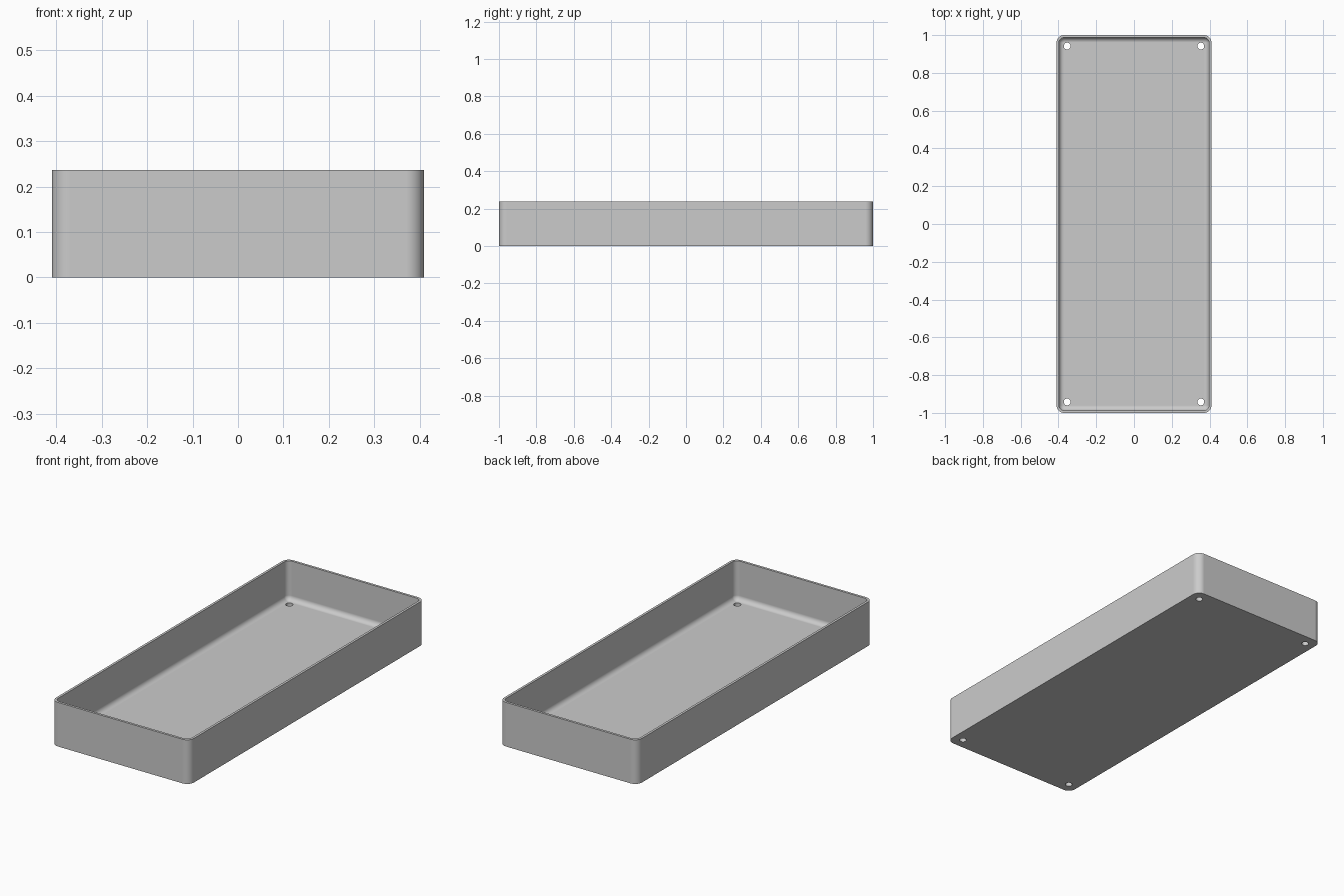
import bpy
import bmesh
from math import sin, cos, pi

default = bpy.data.objects.get("Cube")
if default:
    bpy.data.objects.remove(default)

HALF_X, HALF_Y, HEIGHT = 0.41, 1.0, 0.237
CORNER, WALL, FLOOR, FILLET = 0.04, 0.013, 0.026, 0.026
HOLE_X, HOLE_Y, HOLE_R = 0.354, 0.942, 0.018

grey = bpy.data.materials.new("plain_grey")
grey.use_nodes = True
colour = (0.6, 0.6, 0.6, 1)
grey.diffuse_color = colour
grey.node_tree.nodes["Principled BSDF"].inputs["Base Color"].default_value = colour


def rounded_ring(bm, inset, z, steps=10):
    """Rounded rectangle of vertices, offset inwards from the outer outline."""
    r = CORNER - inset
    ring = []
    for k, (sx, sy) in enumerate([(1, 1), (-1, 1), (-1, -1), (1, -1)]):
        for i in range(steps + 1):
            a = (k + i / steps) * pi / 2
            ring.append(bm.verts.new((sx * (HALF_X - CORNER) + r * cos(a),
                                      sy * (HALF_Y - CORNER) + r * sin(a), z)))
    return ring


# Tray shell: outer wall, rim, inner wall, floor fillet
profile = [(0, 0), (0, HEIGHT), (WALL, HEIGHT)]
for i in range(9):
    a = i / 8 * pi / 2
    profile.append((WALL + FILLET * (1 - cos(a)), FLOOR + FILLET * (1 - sin(a))))

bm = bmesh.new()
rings = [rounded_ring(bm, inset, z) for inset, z in profile]
for lower, upper in zip(rings, rings[1:]):
    n = len(lower)
    for i in range(n):
        j = (i + 1) % n
        bm.faces.new((lower[i], lower[j], upper[j], upper[i]))
bm.faces.new(rings[0][::-1])
bm.faces.new(rings[-1])
bmesh.ops.recalc_face_normals(bm, faces=bm.faces)
mesh = bpy.data.meshes.new("tray")
bm.to_mesh(mesh)
bm.free()
mesh.materials.append(grey)
tray = bpy.data.objects.new("tray", mesh)
bpy.context.collection.objects.link(tray)

bpy.ops.object.select_all(action='DESELECT')
tray.select_set(True)
bpy.context.view_layer.objects.active = tray
bpy.ops.object.shade_smooth_by_angle(angle=pi / 6)

# Screw holes through the four floor corners
for side, sx in (("left", 1), ("right", -1)):
    for end, sy in (("front", -1), ("back", 1)):
        bpy.ops.mesh.primitive_cylinder_add(
            vertices=32, radius=HOLE_R, depth=0.16,
            location=(sx * HOLE_X, sy * HOLE_Y, 0))
        cutter = bpy.context.object
        cutter.name = f"{end}_{side}_hole_cutter"
        cutter.data.materials.append(grey)
        cutter.hide_render = True
        cutter.hide_set(True)
        cut = tray.modifiers.new(f"{end}_{side}_hole", 'BOOLEAN')
        cut.operation = 'DIFFERENCE'
        cut.solver = 'EXACT'
        cut.object = cutter

# Keep the flat panels evenly shaded beside the fillets
weighted = tray.modifiers.new("even_shading", 'WEIGHTED_NORMAL')
weighted.keep_sharp = True
